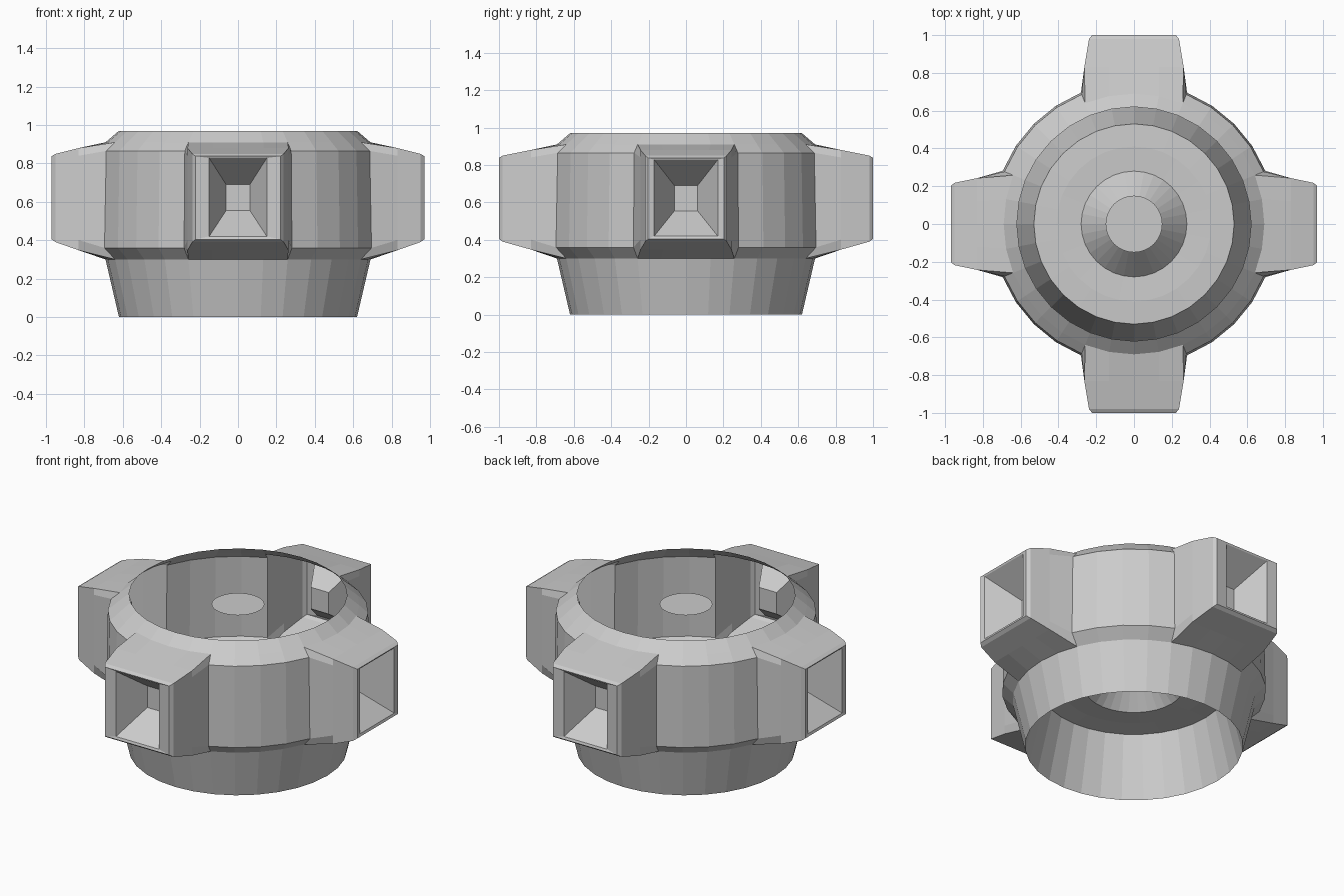
import bpy, bmesh
from math import sin, cos, radians, pi

if "Cube" in bpy.data.objects:
    bpy.data.objects.remove(bpy.data.objects["Cube"])


def finish(bm, name):
    bmesh.ops.recalc_face_normals(bm, faces=bm.faces)
    mesh = bpy.data.meshes.new(name)
    bm.to_mesh(mesh)
    bm.free()
    obj = bpy.data.objects.new(name, mesh)
    bpy.context.collection.objects.link(obj)
    return obj


def bridge(bm, a, b):
    n = len(a)
    for i in range(n):
        k = (i + 1) % n
        bm.faces.new((a[i], a[k], b[k], b[i]))


# Angles: each quadrant has an arm span (-22..22 degrees) and a plain wall span
OFFSETS = [-22, -11, 0, 11, 22, 33.5, 45, 56.5]
ANGLES = [radians(q * 90 + o) for q in range(4) for o in OFFSETS]
N = len(ANGLES)

# Thin outer housing wall, left open where the arms join
bm = bmesh.new()
profile = [(.62, 0), (.69, .30), (.75, .36), (.74, .865), (.69, .91), (.62, .97)]
rows = [[bm.verts.new((r * cos(a), r * sin(a), z)) for a in ANGLES] for r, z in profile]
for i in range(len(rows) - 1):
    for j in range(N):
        if 1 <= i <= 3 and j % 8 < 4:
            continue
        k = (j + 1) % N
        bm.faces.new((rows[i][j], rows[i][k], rows[i + 1][k], rows[i + 1][j]))

# Hollow arms with a funnel-shaped recess in each end
U = [-1, -.5, 0, .5, 1]
V = {2: -.8, 3: .85}
for q in range(4):
    j0 = q * 8
    c, s = cos(q * pi / 2), sin(q * pi / 2)
    along_x = q % 2 == 0
    tip = .97 if along_x else 1.0
    w = .21 if along_x else .23
    wo = .17 if along_x else .15
    loop, uv = [], []
    for i in range(5):
        loop.append(rows[1][j0 + i]); uv.append((U[i], -1))
    for r in (2, 3):
        loop.append(rows[r][j0 + 4]); uv.append((1, V[r]))
    for i in reversed(range(5)):
        loop.append(rows[4][j0 + i]); uv.append((U[i], 1))
    for r in (3, 2):
        loop.append(rows[r][j0]); uv.append((-1, V[r]))
    # distance from axis, half width, low z, high z
    sections = [(.83, w + .033, .348, .88),
                (tip - .02, w + .008, .39, .85),
                (tip, w - .008, .405, .838),
                (tip - .005, wo, .42, .828),
                (tip - .19, .062, .555, .69)]
    for d, hw, lo, hi in sections:
        ring = []
        for u, v in uv:
            t = u * hw
            z = lo + (hi - lo) * (v + 1) / 2
            ring.append(bm.verts.new((d * c - t * s, d * s + t * c, z)))
        bridge(bm, loop, ring)
        loop = ring
    bm.faces.new(loop)
finish(bm, "housing_with_arms")


def lathe(name, points):
    bm = bmesh.new()
    previous = None
    for r, z in points:
        ring = [bm.verts.new((r * cos(a), r * sin(a), z)) for a in ANGLES]
        if previous:
            bridge(bm, previous, ring)
        previous = ring
    return bm, previous


# Inner base cone, flat floor and low central cone
bm, _ = lathe("inner_floor", [(.62, 0), (.53, .38), (.41, .385), (.28, .38), (.15, .52)])
finish(bm, "inner_floor")

# Small flat disc near the top of the bowl
bm, edge = lathe("centre_disc", [(.15, .91)])
bm.faces.new(edge)
finish(bm, "centre_disc")
